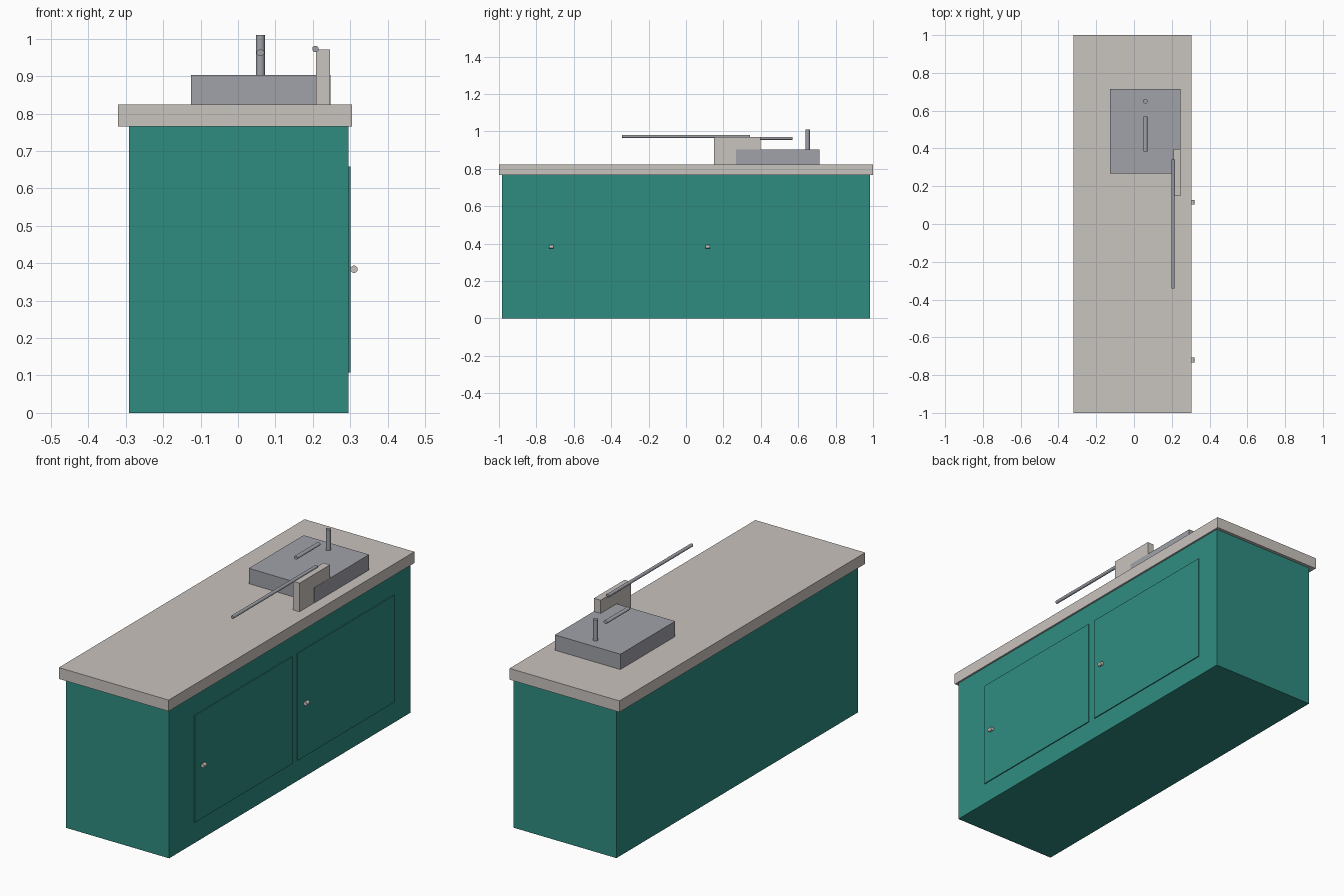
import bpy, math

if "Cube" in bpy.data.objects:
    bpy.data.objects.remove(bpy.data.objects["Cube"])


def material(name, rgb):
    m = bpy.data.materials.new(name)
    m.diffuse_color = (*rgb, 1)
    m.use_nodes = True
    m.node_tree.nodes["Principled BSDF"].inputs["Base Color"].default_value = m.diffuse_color
    return m


teal = material("teal paint", (0.028, 0.262, 0.219))
stone = material("warm stone", (0.584, 0.546, 0.515))
steel = material("steel grey", (0.352, 0.361, 0.397))


def box(name, x, y, z, mat):
    """Box from (min, max) ranges on each axis."""
    bpy.ops.mesh.primitive_cube_add(size=1, location=[sum(r) / 2 for r in (x, y, z)])
    o = bpy.context.object
    o.scale = [r[1] - r[0] for r in (x, y, z)]
    bpy.ops.object.transform_apply(location=False, rotation=False, scale=True)
    o.name = name
    o.data.materials.append(mat)


def rod(name, centre, radius, length, mat, along_y=True, squash=1.0):
    """Round bar along y or z; squash flattens its height."""
    rot = (math.pi / 2, 0, 0) if along_y else (0, 0, 0)
    bpy.ops.mesh.primitive_cylinder_add(vertices=32, radius=radius, depth=length,
                                        location=centre, rotation=rot)
    o = bpy.context.object
    o.scale = (1, squash, 1)
    bpy.ops.object.transform_apply(location=False, rotation=True, scale=True)
    bpy.ops.object.shade_smooth_by_angle(angle=math.radians(40))
    o.name = name
    o.data.materials.append(mat)


# Cabinet and worktop
box("cabinet", (-0.292, 0.296), (-0.983, 0.983), (0, 0.766), teal)
box("worktop", (-0.321, 0.305), (-1, 1), (0.766, 0.824), stone)

# Doors on the right side, each with a small knob
for i, (y0, knob_y) in enumerate(((-0.78, -0.72), (0.056, 0.116))):
    box(f"door_{i + 1}", (0.290, 0.301), (y0, y0 + 0.792), (0.108, 0.659), teal)
    rod(f"knob_{i + 1}", (0.310, knob_y, 0.384), 0.0098, 0.024, stone)

# Basin block and upright stone block beside it
box("basin", (-0.126, 0.247), (0.268, 0.714), (0.815, 0.903), steel)
box("upright_block", (0.208, 0.246), (0.149, 0.398), (0.815, 0.971), stone)

# Tap post, spout and long rail
rod("tap_post", (0.06, 0.65, 0.95), 0.0122, 0.12, steel, along_y=False)
rod("spout", (0.06, 0.477, 0.963), 0.0105, 0.186, steel, squash=0.8)
rod("rail", (0.207, 0.0, 0.973), 0.0085, 0.684, steel)
